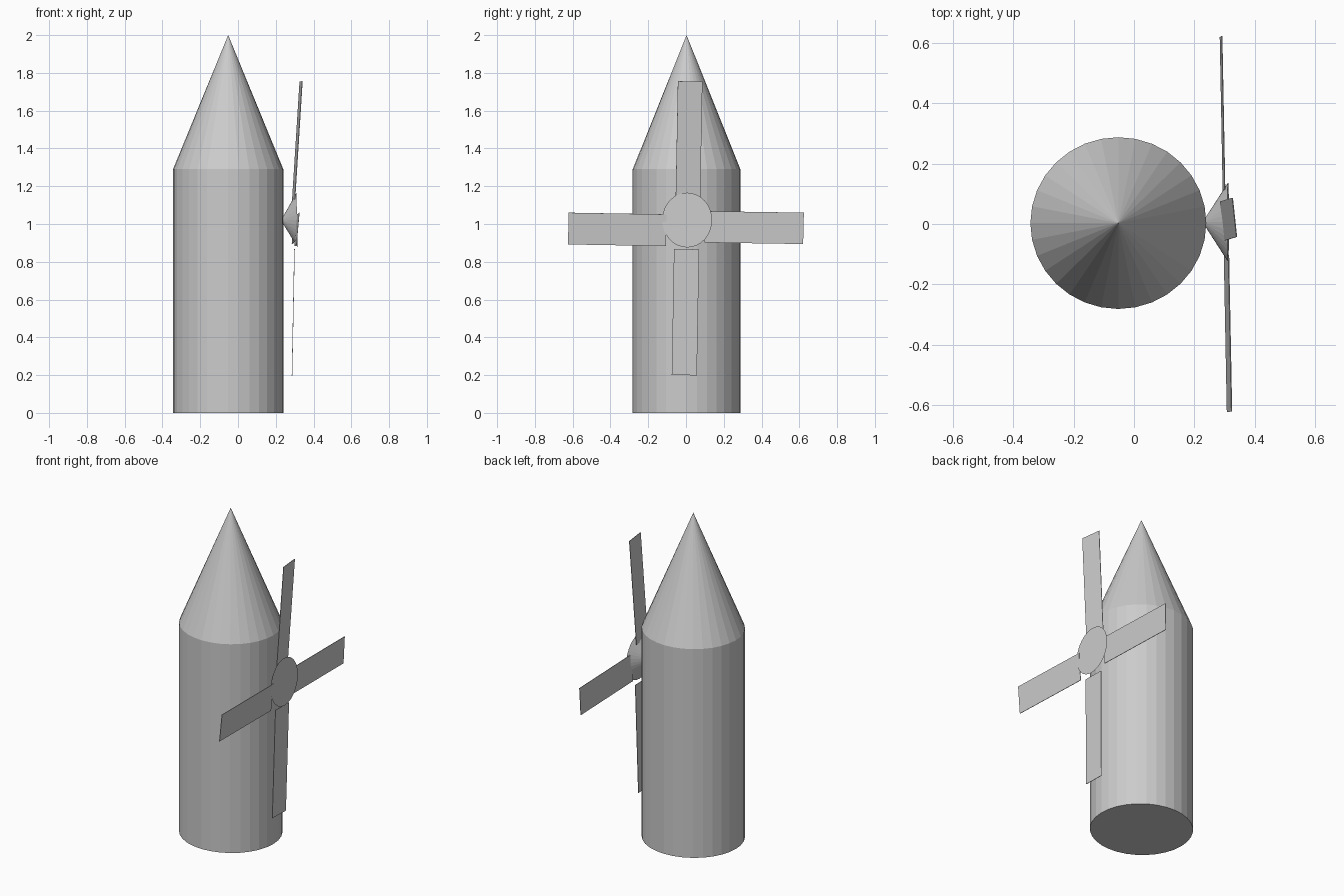
import bpy
import bmesh
from mathutils import Vector, Matrix

cube = bpy.data.objects.get("Cube")
if cube:
    bpy.data.objects.remove(cube, do_unlink=True)

grey = bpy.data.materials.new("plain_grey")
grey.use_nodes = True
grey.diffuse_color = (0.6, 0.6, 0.6, 1)
grey.node_tree.nodes["Principled BSDF"].inputs["Base Color"].default_value = (0.6, 0.6, 0.6, 1)

SIDES = 32


def finish(name, bm, matrix):
    """Place the geometry and link it as a named grey object."""
    bm.transform(matrix)
    bmesh.ops.recalc_face_normals(bm, faces=bm.faces)
    mesh = bpy.data.meshes.new(name)
    bm.to_mesh(mesh)
    bm.free()
    mesh.materials.append(grey)
    obj = bpy.data.objects.new(name, mesh)
    bpy.context.collection.objects.link(obj)


def round_part(name, r1, r2, depth, matrix):
    bm = bmesh.new()
    bmesh.ops.create_cone(bm, cap_ends=True, segments=SIDES,
                          radius1=r1, radius2=r2, depth=depth)
    finish(name, bm, matrix)


def blade(name, root, tip, chord, thickness=0.003):
    """Thin plate running from root to tip, as wide as the chord vector."""
    root, tip, chord = Vector(root), Vector(tip), Vector(chord)
    along = tip - root
    normal = along.cross(chord).normalized() * thickness
    matrix = Matrix((along, chord, normal)).transposed().to_4x4()
    matrix.translation = (root + tip) / 2
    bm = bmesh.new()
    bmesh.ops.create_cube(bm, size=1)
    finish(name, bm, matrix)


# Tower and pointed roof, very slightly oval
oval = Matrix.Diagonal((0.292, 0.285, 1, 1))
round_part("tower", 1, 1, 1.29, Matrix.Translation((-0.052, 0.003, 0.645)) @ oval)
round_part("roof", 1, 0, 0.71, Matrix.Translation((-0.052, 0.003, 1.645)) @ oval)

# Hub: a cone with its flat base facing outward (+x)
hub_turn = Matrix.Rotation(-1.5708, 4, 'Y')
hub_tilt = Matrix.Rotation(-0.02, 4, 'Y')
round_part("hub", 1, 0, 0.085,
           Matrix.Translation((0.27, 0.006, 1.02)) @ hub_tilt @ hub_turn
           @ Matrix.Diagonal((0.145, 0.132, 1, 1)))

# Sails
blade("top_sail", (0.294, 0.01, 1.12), (0.334, 0.022, 1.755), (-0.014, 0.13, -0.002))
blade("bottom_sail", (0.299, 0.003, 0.867), (0.286, -0.009, 0.2), (0, 0.133, -0.003))
blade("front_sail", (0.307, -0.105, 0.967), (0.317, -0.623, 0.976), (0.015, 0.003, 0.168))
blade("back_sail", (0.299, 0.1, 0.985), (0.289, 0.622, 0.977), (0.006, 0.004, 0.166))
